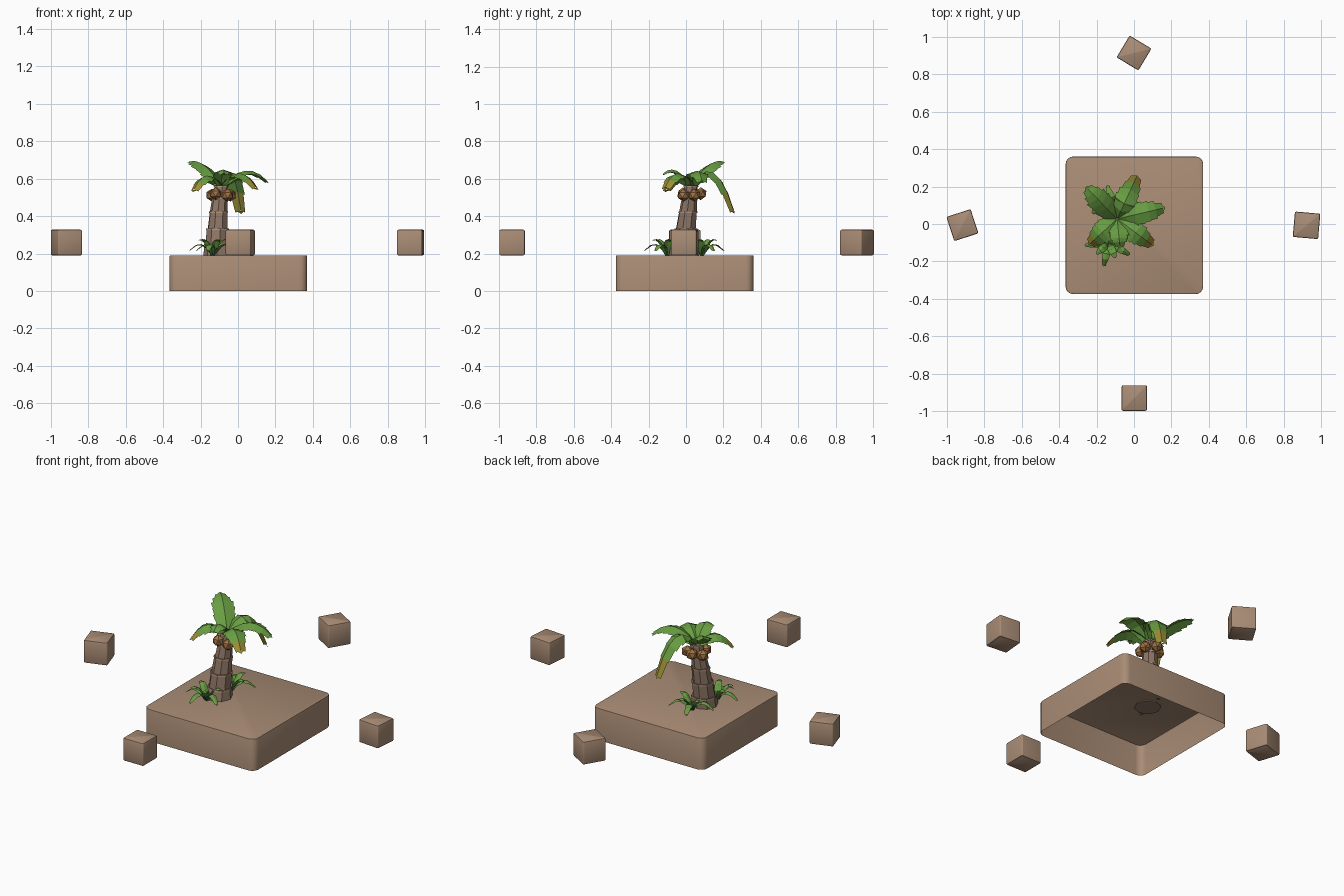
import bpy, bmesh, math, random
from mathutils import Vector, Matrix

if "Cube" in bpy.data.objects:
    bpy.data.objects.remove(bpy.data.objects["Cube"])

random.seed(4)


def mat(name, r, g, b):
    m = bpy.data.materials.new(name)
    m.diffuse_color = (r, g, b, 1)
    m.use_nodes = True
    m.node_tree.nodes["Principled BSDF"].inputs["Base Color"].default_value = m.diffuse_color
    return m


SAND = mat("sandy_brown", .40, .265, .18)
BARK = mat("bark_brown", .27, .18, .13)
RING = mat("bark_ring_tan", .40, .27, .18)
LEAF = mat("leaf_green", .14, .34, .055)
DARK = mat("deep_green", .065, .19, .04)
TIP = mat("dry_yellow", .33, .27, .035)
NUT = mat("coconut_orange", .36, .17, .055)


def finish(name, bm, mats, smooth=False):
    me = bpy.data.meshes.new(name)
    bm.to_mesh(me)
    bm.free()
    for m in mats:
        me.materials.append(m)
    for p in me.polygons:
        p.use_smooth = smooth
    ob = bpy.data.objects.new(name, me)
    bpy.context.collection.objects.link(ob)
    if smooth:
        bpy.ops.object.select_all(action='DESELECT')
        ob.select_set(True)
        bpy.context.view_layer.objects.active = ob
        bpy.ops.object.shade_smooth_by_angle(angle=math.radians(35))
    return ob


def block(name, size, centre, turn, upright_r, edge_r, open_bottom=False):
    """Box with rounded upright corners and softly bevelled rims."""
    bm = bmesh.new()
    bmesh.ops.create_cube(bm, size=1)
    bmesh.ops.scale(bm, vec=size, verts=bm.verts)
    up = [e for e in bm.edges
          if abs(e.verts[0].co.z - e.verts[1].co.z) > .01]
    bmesh.ops.bevel(bm, geom=up, offset=upright_r, segments=4,
                    profile=.5, affect='EDGES')
    rim = [e for e in bm.edges if all(v.co.z > 0 for v in e.verts)
           or (not open_bottom and all(v.co.z < 0 for v in e.verts))]
    bmesh.ops.bevel(bm, geom=rim, offset=edge_r, segments=2,
                    profile=.5, affect='EDGES')
    if open_bottom:
        bm.normal_update()
        bmesh.ops.delete(bm, geom=[f for f in bm.faces if f.normal.z < -.9],
                         context='FACES')
    bm.transform(Matrix.Translation(centre)
                 @ Matrix.Rotation(math.radians(turn), 4, 'Z'))
    return finish(name, bm, [SAND], True)


# Hollow island base and the four surrounding blocks
block("island_base", (.735, .735, .19), (.002, -.007, .095), 0, .04, .004, True)
for name, x, y, turn in (("front_block", .002, -.93, 0), ("right_block", .922, -.007, -5),
                         ("back_block", 0, .914, -31), ("left_block", -.917, -.006, 18)):
    block(name, (.136, .136, .137), (x, y, .259), turn, .008, .008)

# Trunk: leaning stack of faceted sections, each with a light ring on top
SIDES = 8
sections = [(.185, .25, .074, .068), (.25, .335, .064, .060), (.335, .425, .055, .050),
            (.425, .50, .047, .042), (.50, .565, .041, .036)]


def lean(z):
    t = (z - .19) / .37
    return Vector((-.112 + .022 * t * t, -.018 + .045 * t, z))


bm = bmesh.new()
for k, (z0, z1, r0, r1) in enumerate(sections):
    levels = [(z0, r0), (z1 - .009, r1), (z1 - .009, r1 + .004), (z1, r1 + .003)]
    loops = []
    for z, r in levels:
        loops.append([bm.verts.new(lean(z) + Vector((
            r * math.cos(math.tau * (i + .3 * k) / SIDES),
            r * math.sin(math.tau * (i + .3 * k) / SIDES), 0))) for i in range(SIDES)])
    for n, (a, b) in enumerate(zip(loops, loops[1:])):
        for i in range(SIDES):
            j = (i + 1) % SIDES
            f = bm.faces.new((a[i], a[j], b[j], b[i]))
            f.material_index = 0 if n == 0 else 1
    bm.faces.new(loops[-1])
    bm.faces.new(loops[0][::-1])
finish("palm_trunk", bm, [BARK, RING])


def blade(bm, start, ctrl, tip, width, steps, jag, dry=0, sag=.35):
    """Folded leaf swept along a curve; jagged edge and optional dry tip."""
    start, ctrl, tip = Vector(start), Vector(ctrl), Vector(tip)
    rows = []
    for i in range(steps + 1):
        t = i / steps
        p = start * (1 - t) ** 2 + ctrl * 2 * t * (1 - t) + tip * t * t
        d = ((ctrl - start) * (1 - t) + (tip - ctrl) * t).normalized()
        side = d.cross(Vector((0, 0, 1))).normalized()
        up = side.cross(d)
        w = width * max(.1, math.sin(math.pi * (.08 + .84 * t ** .8)) ** .6)
        rows.append((p, d, side, up, w))
    for i in range(steps):
        p0, d0, s0, u0, w0 = rows[i]
        p1, d1, s1, u1, w1 = rows[i + 1]
        for s in (-1, 1):
            k = 1 + jag * random.uniform(.3, 1)
            a = p0 + s0 * s * w0 - u0 * w0 * sag
            b = p1 + s1 * s * w1 * k - u1 * w1 * k * sag + d1 * jag * .03
            pts = [p0, a, b, p1] if s == 1 else [p0, p1, b, a]
            f = bm.faces.new([bm.verts.new(v) for v in pts])
            f.material_index = 1 if i >= steps - dry else 0
    # pointed end
    p, d, s, u, w = rows[-1]
    f = bm.faces.new([bm.verts.new(v) for v in
                      (p - s * w - u * w * sag, p + s * w - u * w * sag, p + d * w * .8)])
    f.material_index = 1 if dry else 0


# Crown of broad fronds: tip position, height of the arch, half width, dry steps
crown = Vector((-.09, .027, .56))
fronds = [((-.245, .185, .695), .70, .056, 0),
          ((.015, .255, .43), .77, .054, 1),
          ((.155, .085, .59), .71, .054, 0),
          ((.095, -.11, .555), .70, .054, 1),
          ((-.235, -.105, .545), .68, .056, 1),
          ((-.075, -.12, .63), .69, .045, 0)]
for n, (tip, arch, w, dry) in enumerate(fronds):
    bm = bmesh.new()
    mid = crown.lerp(Vector(tip), .55)
    mid.z = arch
    blade(bm, crown, mid, tip, w, 6, .28, dry)
    finish(f"palm_frond_{n + 1}", bm, [LEAF, TIP])

# Coconuts clustered under the crown
for n, ang in enumerate((20, 95, 165, 235, 310)):
    a = math.radians(ang)
    bm = bmesh.new()
    bmesh.ops.create_icosphere(bm, subdivisions=1, radius=.034)
    bm.transform(Matrix.Translation((-.09 + .052 * math.cos(a), .027 + .052 * math.sin(a),
                                     .512 + .008 * (n % 2))) @ Matrix.Rotation(a, 4, 'Z'))
    finish(f"coconut_{n + 1}", bm, [NUT])

# Leafy tufts at the foot of the trunk
tufts = [("front_tuft", (-.135, -.10, .188), range(150, 400, 36)),
         ("back_tuft", (-.10, .085, .188), range(-10, 230, 40))]
for name, c, angles in tufts:
    bm = bmesh.new()
    c = Vector(c)
    for n, ang in enumerate(angles):
        a = math.radians(ang)
        out = Vector((math.cos(a), math.sin(a), 0))
        reach, rise = (.125, .03) if n % 2 else (.085, .085)
        blade(bm, c, c + out * reach * .45 + Vector((0, 0, .11)),
              c + out * reach + Vector((0, 0, rise)), .021, 4, 0, 0, .3)
    for f in bm.faces:
        f.material_index = 1 if f.calc_center_median().z < .225 else 0
    finish(name, bm, [LEAF, DARK])
